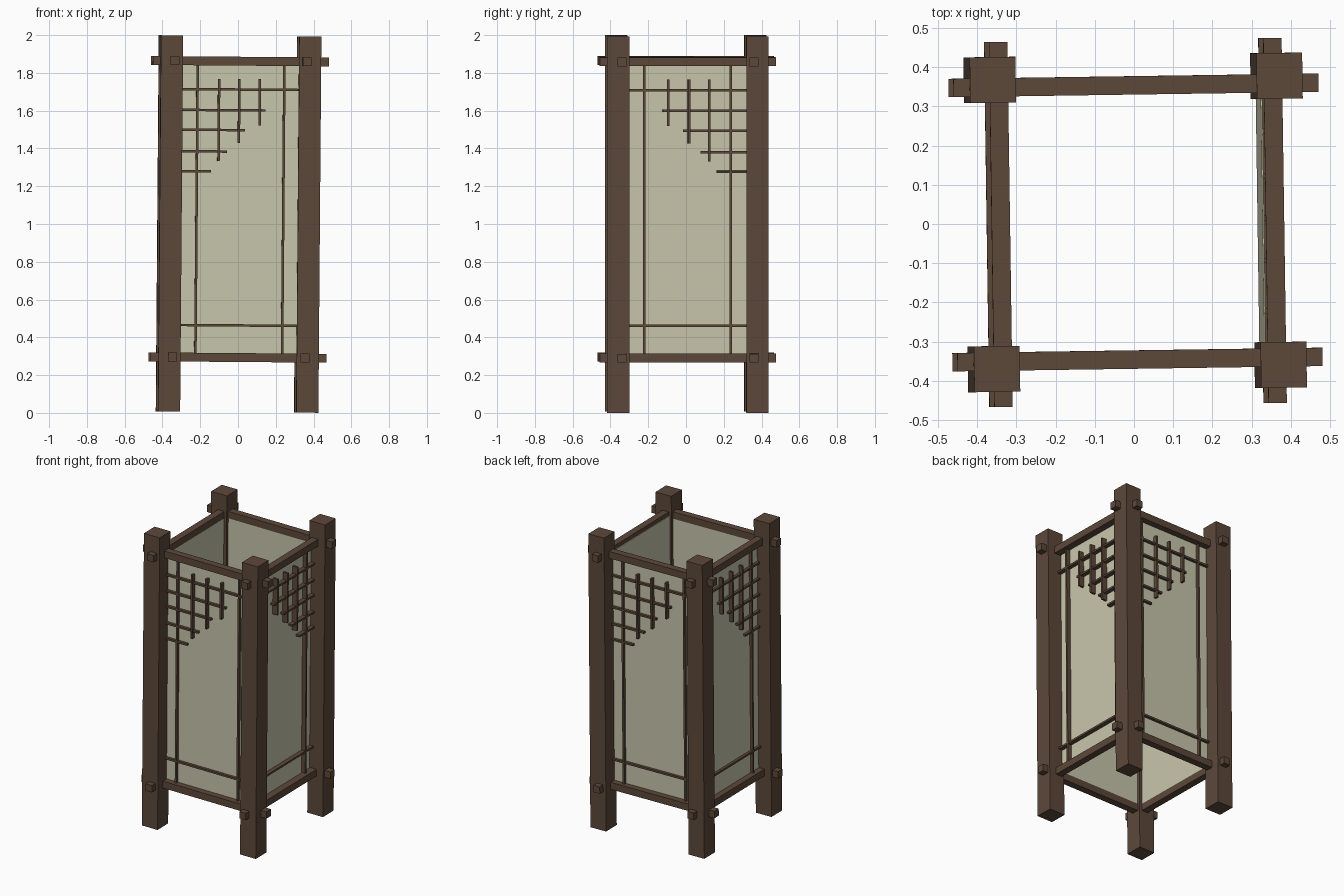
import bpy, bmesh
from math import pi
from mathutils import Matrix, Vector

if "Cube" in bpy.data.objects:
    bpy.data.objects.remove(bpy.data.objects["Cube"], do_unlink=True)


def material(name, rgb):
    m = bpy.data.materials.new(name)
    m.use_nodes = True
    m.diffuse_color = (*rgb, 1)
    bsdf = next(n for n in m.node_tree.nodes if n.type == 'BSDF_PRINCIPLED')
    bsdf.inputs["Base Color"].default_value = (*rgb, 1)
    return m


WOOD = material("dark_wood", (0.107, 0.065, 0.042))
PAPER = material("cream_paper", (0.578, 0.565, 0.413))

# The whole lantern stands a touch askew: a slight turn and a slight lean
LEAN = (Matrix.Translation((0.003, 0.004, 1)) @ Matrix.Rotation(0.008, 4, 'Y')
        @ Matrix.Rotation(0.0145, 4, 'Z') @ Matrix.Translation((0, 0, -1)))


def boxes(name, spans, mat, turn=0):
    """One object made of boxes, each given by its x, y and z span."""
    bm = bmesh.new()
    for span in spans:
        lo, hi = (Vector(c) for c in zip(*span))
        bmesh.ops.create_cube(bm, size=1, matrix=Matrix.Translation((lo + hi) / 2)
                              @ Matrix.Diagonal((*(hi - lo), 1)))
    bm.transform(LEAN @ Matrix.Rotation(turn, 4, 'Z'))
    me = bpy.data.meshes.new(name)
    bm.to_mesh(me)
    bm.free()
    me.materials.append(mat)
    ob = bpy.data.objects.new(name, me)
    bpy.context.collection.objects.link(ob)


def around(c, width):
    return (c - width / 2, c + width / 2)


POST, RAIL, BAR = 0.117, 0.047, 0.013
RAIL_LOW, RAIL_HIGH = 0.293, 1.862
INNER = 0.32   # bars and panels run into the posts

# Corner posts
for sx, side in ((-1, "right"), (1, "left")):
    for sy, end in ((-1, "front"), (1, "back")):
        boxes(f"{end}_{side}_post", [(around(sx * 0.366, POST), around(sy * 0.369, POST),
                                      (0.004, 1.996))], WOOD)

# Four sides: through rails, paper panel and lattice, mirrored on alternate sides
for i, side in enumerate(("front", "left", "back", "right")):
    turn = i * pi / 2
    flip = -1 if i % 2 else 1

    def across(a, b):
        return tuple(sorted((flip * a, flip * b)))

    for level, z in (("bottom", RAIL_LOW), ("top", RAIL_HIGH)):
        boxes(f"{side}_{level}_rail",
              [((-0.466, 0.466), around(-0.35, RAIL), around(z, RAIL))], WOOD, turn)

    back = -0.318 if side == "left" else -0.328
    boxes(f"{side}_paper_panel",
          [((-INNER, INNER), (back - 0.004, back), (RAIL_LOW, RAIL_HIGH))], PAPER, turn)

    # Full-length frame bars
    deep = (-0.35, back - 0.002)
    frame = [(around(flip * x, BAR), deep, (RAIL_LOW, RAIL_HIGH)) for x in (-0.228, 0.231)]
    frame += [((-INNER, INNER), deep, around(z, BAR)) for z in (0.463, 1.712)]
    boxes(f"{side}_frame_bars", frame, WOOD, turn)

    # Stepped corner lattice
    rows = [(1.602, 0.132), (1.497, 0.024), (1.383, -0.069), (1.278, -0.152)]
    columns = [(-0.114, 1.333), (-0.007, 1.428), (0.102, 1.523)]
    lattice = [(across(-INNER, x), deep, around(z, BAR)) for z, x in rows]
    lattice += [(around(flip * x, BAR), (-0.358, deep[1]), (z, 1.768)) for x, z in columns]
    boxes(f"{side}_corner_lattice", lattice, WOOD, turn)
